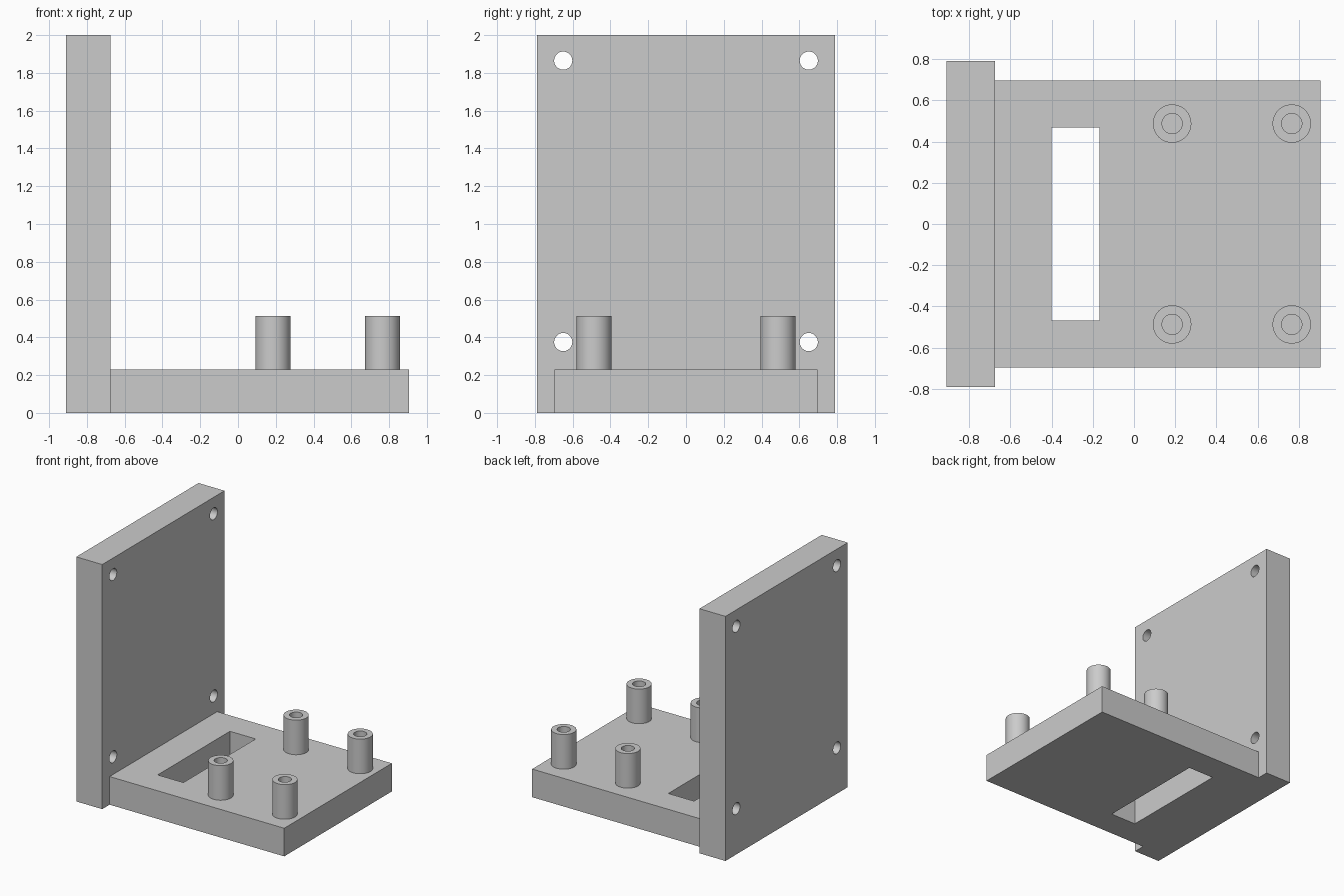
import bpy
import bmesh
from math import pi, radians
from mathutils import Matrix, Vector

cube = bpy.data.objects.get("Cube")
if cube:
    bpy.data.objects.remove(cube, do_unlink=True)

GREY = (0.6, 0.6, 0.6, 1.0)
grey = bpy.data.materials.new("light grey")
grey.use_nodes = True
grey.diffuse_color = GREY
grey.node_tree.nodes["Principled BSDF"].inputs["Base Color"].default_value = GREY


def make_object(name, bm):
    mesh = bpy.data.meshes.new(name)
    bmesh.ops.recalc_face_normals(bm, faces=bm.faces)
    bm.to_mesh(mesh)
    bm.free()
    mesh.materials.append(grey)
    obj = bpy.data.objects.new(name, mesh)
    bpy.context.collection.objects.link(obj)
    return obj


def box(name, low, high):
    low, high = Vector(low), Vector(high)
    bm = bmesh.new()
    bmesh.ops.create_cube(bm, size=1, matrix=Matrix.Translation((low + high) / 2)
                          @ Matrix.Diagonal((*(high - low), 1)))
    return make_object(name, bm)


def rod_along_x(name, centre, radius, length):
    bm = bmesh.new()
    bmesh.ops.create_cone(bm, cap_ends=True, segments=48, radius1=radius,
                          radius2=radius, depth=length,
                          matrix=Matrix.Translation(centre) @ Matrix.Rotation(pi / 2, 4, "Y"))
    return make_object(name, bm)


def cut(target, cutters):
    for cutter in cutters:
        mod = target.modifiers.new("cut", "BOOLEAN")
        mod.operation = "DIFFERENCE"
        mod.solver = "EXACT"
        mod.object = cutter
    bpy.context.view_layer.update()
    evaluated = target.evaluated_get(bpy.context.evaluated_depsgraph_get())
    mesh = bpy.data.meshes.new_from_object(evaluated)
    target.modifiers.clear()
    target.data = mesh
    for cutter in cutters:
        bpy.data.objects.remove(cutter, do_unlink=True)


def tube(name, x, y, bottom, top, outer, inner):
    # Open-ended sleeve: outer wall, top rim and bore
    bm = bmesh.new()
    profile = [(outer, bottom), (outer, top), (inner, top), (inner, bottom)]
    verts = [bm.verts.new((r, 0, z)) for r, z in profile]
    edges = [bm.edges.new(pair) for pair in zip(verts, verts[1:])]
    bmesh.ops.spin(bm, geom=verts + edges, cent=(0, 0, 0), axis=(0, 0, 1),
                   angle=2 * pi, steps=48)
    bmesh.ops.remove_doubles(bm, verts=bm.verts, dist=0.0001)
    bmesh.ops.translate(bm, verts=bm.verts, vec=(x, y, 0))
    return make_object(name, bm)


WALL_X = -0.675
PLATE_TOP = 0.23

# Upright wall with four screw holes
wall = box("upright_wall", (-0.91, -0.79, 0), (WALL_X, 0.79, 2))
cut(wall, [rod_along_x("hole_cutter", (-0.79, y, z), 0.048, 0.5)
           for y in (-0.65, 0.65) for z in (0.375, 1.865)])

# Base plate with a rectangular slot
plate = box("base_plate", (WALL_X, -0.695, 0), (0.905, 0.695, PLATE_TOP))
cut(plate, [box("slot_cutter", (-0.4, -0.467, -0.2), (-0.167, 0.467, 0.5))])

# Hollow standoffs
standoffs = [tube(f"standoff_{side}_{place}", x, y, PLATE_TOP, 0.513, 0.093, 0.049)
             for side, y in (("right", -0.487), ("left", 0.487))
             for place, x in (("inner", 0.185), ("outer", 0.765))]

# Smooth round surfaces while keeping rims sharp
bpy.ops.object.select_all(action="DESELECT")
for obj in [wall, *standoffs]:
    obj.select_set(True)
bpy.context.view_layer.objects.active = wall
bpy.ops.object.shade_smooth_by_angle(angle=radians(30))
